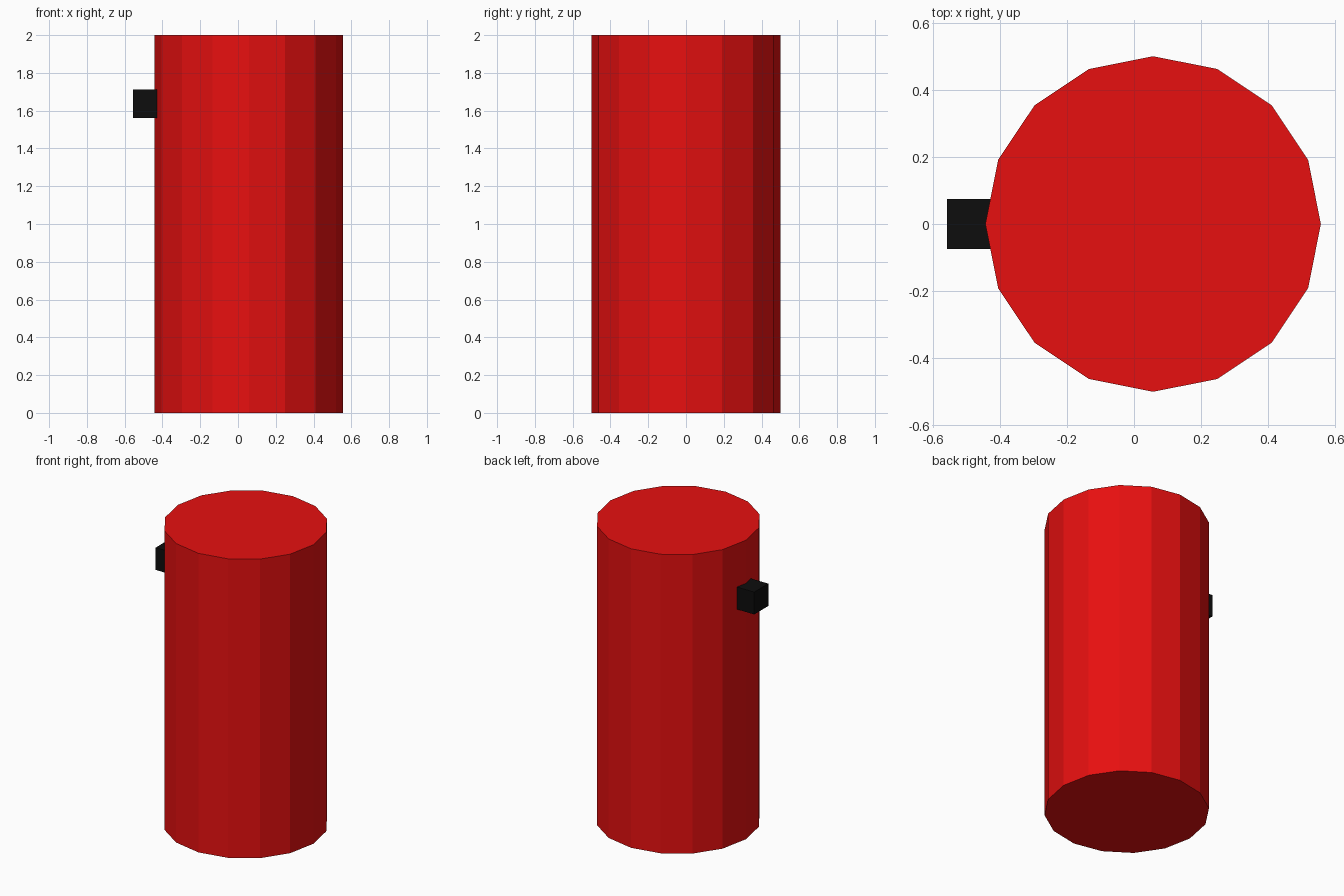
import bpy

if "Cube" in bpy.data.objects:
    bpy.data.objects.remove(bpy.data.objects["Cube"])

CX, RADIUS, HEIGHT = 0.057, 0.5, 2.0
CUBE = 0.149


def paint(obj, name, colour):
    mat = bpy.data.materials.new(name)
    mat.diffuse_color = colour
    mat.use_nodes = True
    mat.node_tree.nodes["Principled BSDF"].inputs["Base Color"].default_value = mat.diffuse_color
    obj.data.materials.append(mat)


# Sixteen-sided body, turned so that corners lie on the x axis
bpy.ops.mesh.primitive_cylinder_add(vertices=16, radius=RADIUS, depth=HEIGHT,
                                    location=(CX, 0, HEIGHT / 2))
body = bpy.context.object
body.name = "body"
paint(body, "red", (0.8, 0.005, 0.005, 1))

# Small block sunk into the left side near the top
bpy.ops.mesh.primitive_cube_add(size=CUBE, location=(-0.557 + CUBE / 2, 0, 1.637))
block = bpy.context.object
block.name = "side_block"
paint(block, "black", (0.004, 0.004, 0.004, 1))
